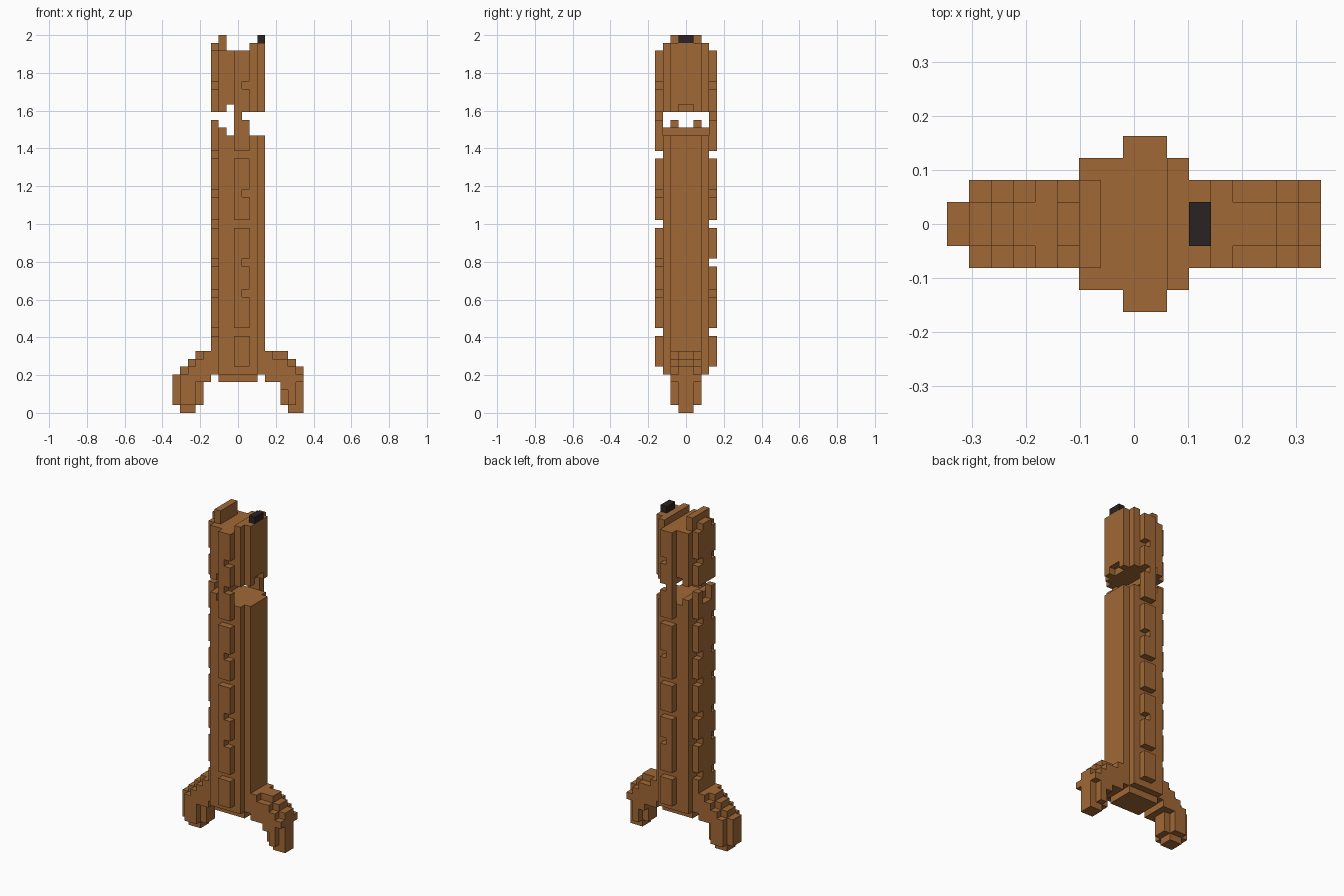
import bpy
import bmesh
from itertools import product

UNIT = 2 / 49          # edge of one cube cell
HALF_COUNT = 8.5       # cells from the left edge to the centre

old = bpy.data.objects.get("Cube")
if old:
    bpy.data.objects.remove(old, do_unlink=True)


def make_material(name, color):
    material = bpy.data.materials.new(name)
    material.use_nodes = True
    material.diffuse_color = color
    shader = material.node_tree.nodes["Principled BSDF"]
    shader.inputs["Base Color"].default_value = color
    shader.inputs["Roughness"].default_value = 0.9
    return material


brown = make_material("wood brown", (0.355, 0.14, 0.037, 1))
black = make_material("charred black", (0.024, 0.016, 0.017, 1))


def block(x, y, z):
    """Cells inside a box given as three (start, end) ranges."""
    return set(product(range(*x), range(*y), range(*z)))


def both_sides(x, y, z):
    """A block and its copy mirrored from front to back."""
    return block(x, y, z) | block(x, (-y[1], -y[0]), z)


def build(name, cells, material):
    """Make one mesh from the outer faces of a set of cells."""
    bm = bmesh.new()
    corners = {}

    def corner(point):
        if point not in corners:
            x, y, z = point
            corners[point] = bm.verts.new(
                ((x - HALF_COUNT) * UNIT, y * UNIT, z * UNIT))
        return corners[point]

    for cell in cells:
        for axis, side in product(range(3), (0, 1)):
            neighbour = list(cell)
            neighbour[axis] += 2 * side - 1
            if tuple(neighbour) in cells:
                continue
            u, v = (axis + 1) % 3, (axis + 2) % 3
            ring = []
            for du, dv in ((0, 0), (1, 0), (1, 1), (0, 1)):
                point = list(cell)
                point[axis] += side
                point[u] += du
                point[v] += dv
                ring.append(corner(tuple(point)))
            bm.faces.new(ring if side else ring[::-1])
    bmesh.ops.dissolve_limit(bm, angle_limit=0.01, verts=bm.verts[:],
                             edges=bm.edges[:])
    mesh = bpy.data.meshes.new(name)
    bm.to_mesh(mesh)
    bm.free()
    mesh.materials.append(material)
    bpy.context.collection.objects.link(bpy.data.objects.new(name, mesh))


WIDE, MID, NARROW = (-3, 3), (-2, 2), (-1, 1)

# Lower trunk with its broken rim and base slab
lower = block((6, 11), WIDE, (5, 36)) | block((11, 12), MID, (5, 36))
lower |= block((5, 6), NARROW, (5, 36)) | block((5, 6), MID, (5, 6))
lower |= block((6, 7), WIDE, (36, 37)) | block((6, 11), MID, (4, 5))
build("lower_trunk", lower, brown)

# Upper trunk with stepped top
upper = block((6, 11), WIDE, (39, 47)) | block((11, 12), MID, (39, 48))
upper |= block((10, 11), WIDE, (47, 48)) | block((6, 7), MID, (47, 49))
upper |= block((5, 6), NARROW, (39, 48))
upper -= block((7, 8), WIDE, (39, 40)) | block((11, 12), NARROW, (39, 40))
build("upper_trunk", upper, brown)

# Raised bark panels on the front and back, with gaps and half notches
for name, y, gaps, notches in (
        ("front_bark", (-4, -3), (10, 24, 33), (15, 19, 28, 38, 42)),
        ("back_bark", (3, 4), (10, 19, 24, 33), (15, 28, 38, 42))):
    bark = block((8, 10), y, (6, 47))
    for row in gaps:
        bark -= block((8, 10), y, (row, row + 1))
    for row in notches:
        bark -= block((9, 10), y, (row, row + 1))
    build(name, bark, brown)

# Notched strips on the right side
strips = both_sides((5, 6), (1, 2), (6, 47))
for row in (10, 15, 19, 24, 28, 33, 38, 42):
    strips -= both_sides((5, 6), (1, 2), (row, row + 1))
build("side_strips", strips, brown)

# Root legs: column, inner bottom and top, outer bottom and top
legs = {
    "right_root": ((0, 1, 5, 0, 0), (1, 0, 6, 1, 5), (2, 0, 7, 1, 6),
                   (3, 1, 8, 4, 7), (4, 4, 8, 4, 8), (5, 5, 8, 5, 8)),
    "left_root": ((12, 4, 8, 4, 8), (13, 4, 8, 4, 7), (14, 1, 8, 3, 7),
                  (15, 0, 7, 1, 6), (16, 0, 6, 4, 5)),
}
for name, columns in legs.items():
    root = set()
    for x, low, high, outer_low, outer_high in columns:
        root |= block((x, x + 1), NARROW, (low, high))
        root |= both_sides((x, x + 1), (1, 2), (outer_low, outer_high))
    # Cells already held by the trunk and strips stay with them
    build(name, root - lower - strips, brown)

# Dark stub on top
build("charred_stub", block((11, 12), NARROW, (48, 49)), black)
